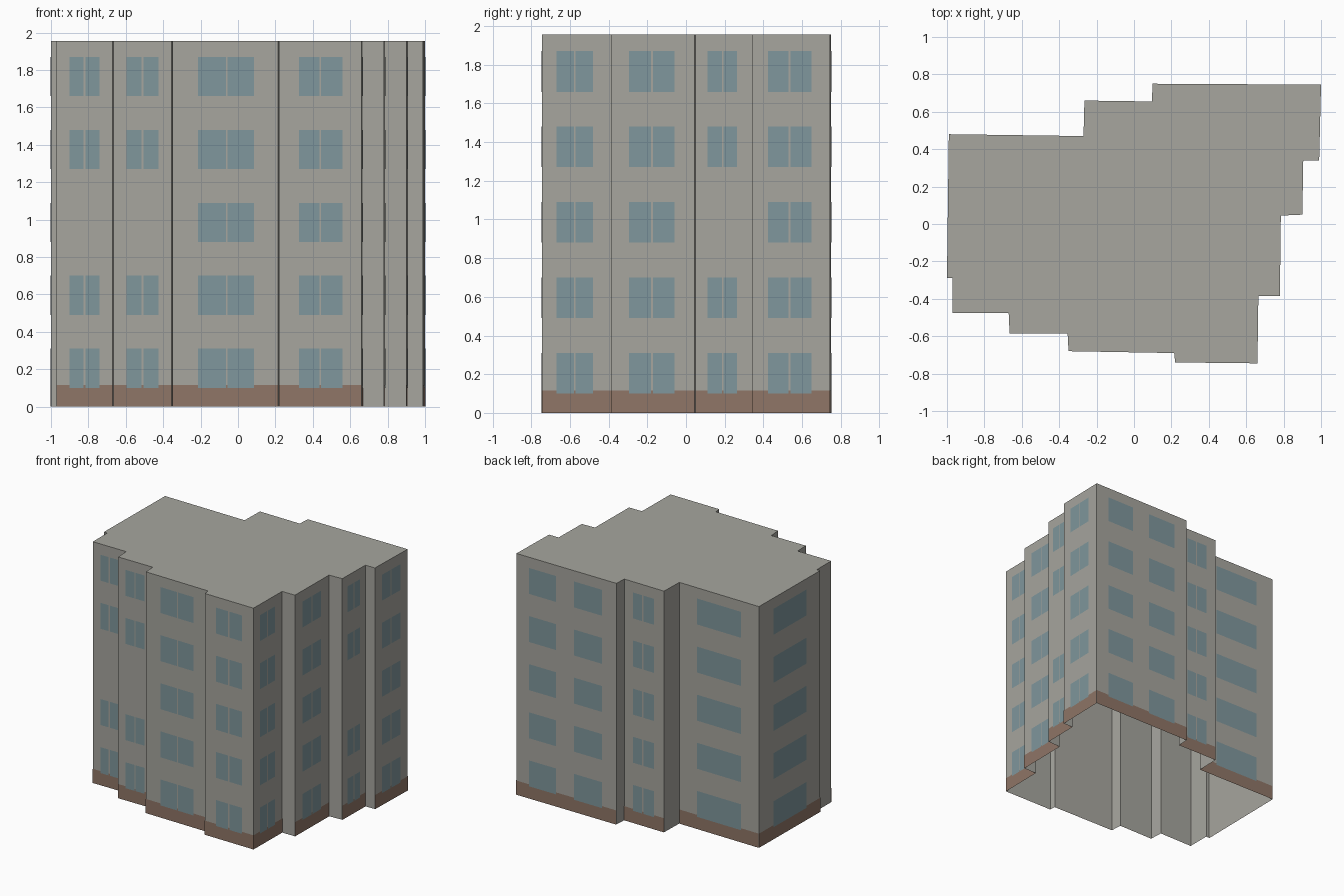
import bpy
from mathutils import Vector

cube = bpy.data.objects.get("Cube")
if cube:
    bpy.data.objects.remove(cube, do_unlink=True)

HEIGHT = 1.955
BASE_HEIGHT = 0.115
WINDOW_HEIGHT = 0.21
FLOOR_SILLS = [0.10 + 0.39 * floor for floor in range(5)]
UP = Vector((0, 0, 1))


def material(name, rgb):
    mat = bpy.data.materials.new(name)
    mat.use_nodes = True
    mat.diffuse_color = (*rgb, 1)
    bsdf = mat.node_tree.nodes["Principled BSDF"]
    bsdf.inputs["Base Color"].default_value = (*rgb, 1)
    bsdf.inputs["Roughness"].default_value = 0.9
    return mat


plaster = material("grey plaster", (0.385, 0.38, 0.345))
brick = material("brown base", (0.275, 0.18, 0.135))
glass = material("blue grey glass", (0.215, 0.31, 0.335))


def add_object(name, verts, faces, mat):
    mesh = bpy.data.meshes.new(name)
    mesh.from_pydata(verts, [], faces)
    mesh.materials.append(mat)
    obj = bpy.data.objects.new(name, mesh)
    bpy.context.collection.objects.link(obj)
    return obj


def split(a, middle, b, gap=0.005):
    """Two panes with a slim mullion between them."""
    return [(a, middle - gap), (middle + gap, b)]


# Facades clockwise from above: name, start, end, panes along the wall, has third-floor windows
facades = [
    ("back_right", (-0.99, 0.48), (-0.27, 0.47), [(-0.83, -0.43)], True),
    ("back_middle", (-0.265, 0.66), (0.095, 0.655), split(-0.175, -0.075, 0.014), True),
    ("back_left", (0.10, 0.75), (1.0, 0.745), [(0.225, 0.478), (0.64, 0.883)], True),
    ("left_rear", (1.0, 0.745), (0.99, 0.34), split(0.425, 0.535, 0.65), True),
    ("left_inner_rear", (0.905, 0.34), (0.90, 0.05), split(0.11, 0.19, 0.265), False),
    ("left_inner_front", (0.785, 0.045), (0.78, -0.385), split(-0.295, -0.175, -0.06), True),
    ("left_front", (0.665, -0.385), (0.66, -0.745), split(-0.67, -0.575, -0.48), True),
    ("front_left", (0.66, -0.745), (0.22, -0.74), split(0.325, 0.44, 0.56), True),
    ("front_inner_left", (0.215, -0.69), (-0.35, -0.68), split(-0.215, -0.06, 0.085), True),
    ("front_inner_right", (-0.355, -0.585), (-0.665, -0.585), split(-0.595, -0.51, -0.425), False),
    ("front_right", (-0.67, -0.475), (-0.97, -0.475), split(-0.90, -0.82, -0.74), False),
    ("right_plain", (-0.97, -0.475), (-0.97, -0.29), [], True),
    ("right", (-1.0, -0.29), (-0.99, 0.48), [(-0.115, 0.303)], True),
]

# Stepped wall shell with a flat roof, open underneath
outline = []
for _, start, end, _, _ in facades:
    for point in (start, end):
        if point not in outline:
            outline.append(point)
n = len(outline)
verts = [(x, y, z) for z in (0, HEIGHT) for x, y in outline]
faces = [((i + 1) % n, i, n + i, n + (i + 1) % n) for i in range(n)]
faces.append(tuple(reversed(range(n, 2 * n))))
add_object("building_shell", verts, faces, plaster)


def plates(name, start, end, rects, offset, mat):
    """Flat plates on a wall; each rect is (from, to, bottom, top), from and to in 0..1."""
    p, q = Vector((*start, 0)), Vector((*end, 0))
    out = UP.cross(q - p).normalized() * offset
    verts, faces = [], []
    for t0, t1, low, high in rects:
        a, b = p.lerp(q, t0) + out, p.lerp(q, t1) + out
        k = len(verts)
        verts += [b + UP * low, a + UP * low, a + UP * high, b + UP * high]
        faces.append((k, k + 1, k + 2, k + 3))
    add_object(name, verts, faces, mat)


# Painted base band and window panes on every facade with windows
for name, start, end, panes, third_floor in facades:
    if not panes:
        continue
    plates(name + "_base", start, end, [(0, 1, 0, BASE_HEIGHT)], 0.002, brick)
    axis = 0 if abs(end[0] - start[0]) > abs(end[1] - start[1]) else 1
    length = end[axis] - start[axis]
    rects = []
    for floor, sill in enumerate(FLOOR_SILLS):
        if floor == 2 and not third_floor:
            continue
        for pane in panes:
            t0, t1 = sorted((c - start[axis]) / length for c in pane)
            rects.append((t0, t1, sill, sill + WINDOW_HEIGHT))
    plates(name + "_windows", start, end, rects, 0.004, glass)
